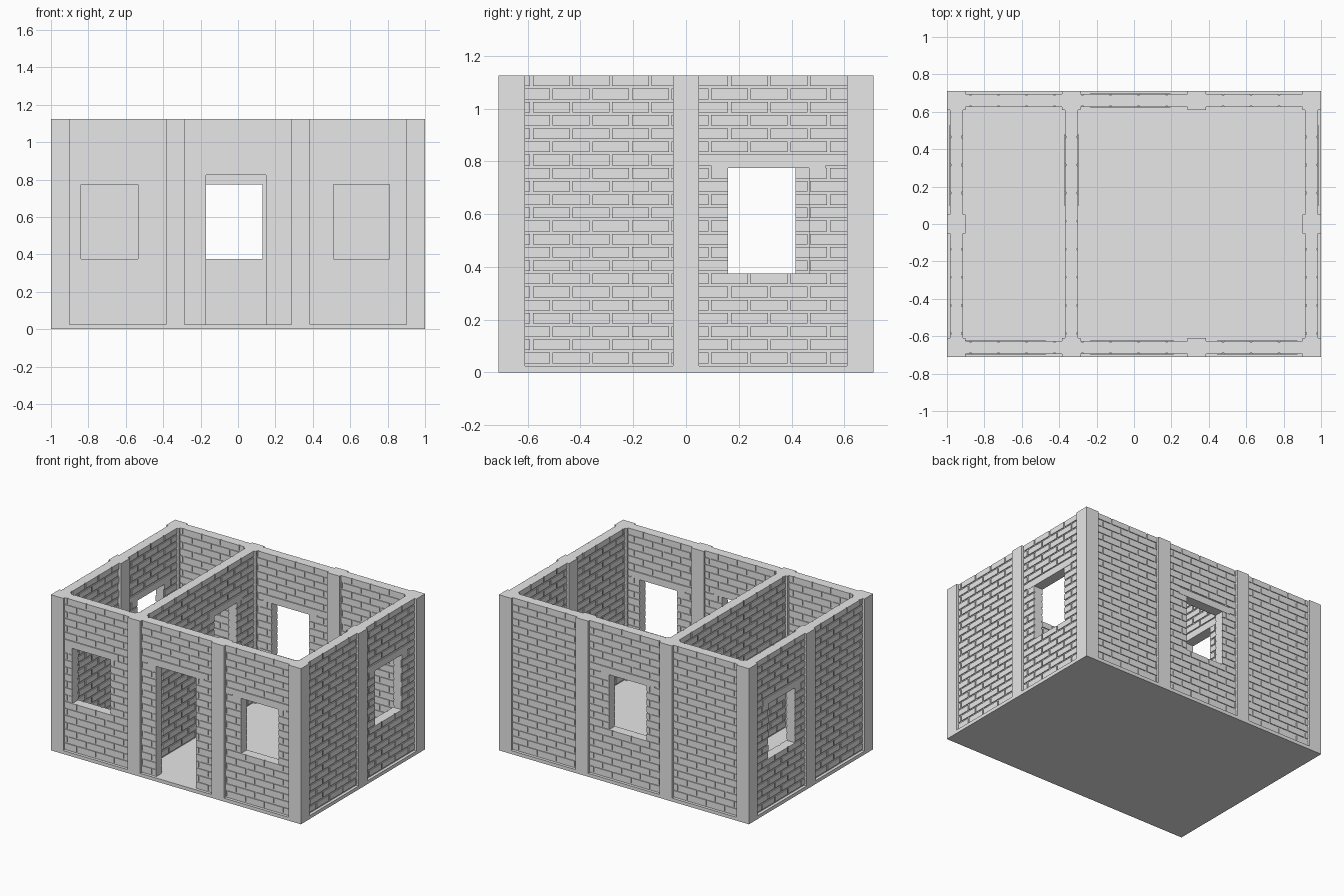
import bpy, bmesh
from mathutils import Vector

if "Cube" in bpy.data.objects:
    bpy.data.objects.remove(bpy.data.objects["Cube"])

FLOOR, HEIGHT, ROW, BRICK, GAP = 0.025, 1.125, 0.05, 0.15, 0.01
HALF_X, HALF_Y, PILLAR = 1.0, 0.71, 0.1
CORE, FACE, LINTEL = 0.029, 0.035, 0.037   # half thicknesses
ROWS = round((HEIGHT - FLOOR) / ROW)
OVERHANG = 0.065

grey = bpy.data.materials.new("plain_grey")
grey.use_nodes = True
grey.diffuse_color = (0.8, 0.8, 0.8, 1)
grey.node_tree.nodes["Principled BSDF"].inputs["Base Color"].default_value = (0.8, 0.8, 0.8, 1)


def add_box(bm, lo, hi):
    lo, hi = Vector(lo), Vector(hi)
    cube = bmesh.ops.create_cube(bm, size=1)["verts"]
    bmesh.ops.scale(bm, vec=hi - lo, verts=cube)
    bmesh.ops.translate(bm, vec=(lo + hi) / 2, verts=cube)


def finish(bm, name):
    mesh = bpy.data.meshes.new(name)
    bm.to_mesh(mesh)
    bm.free()
    mesh.materials.append(grey)
    bpy.context.collection.objects.link(bpy.data.objects.new(name, mesh))


def free_spans(start, end, blocked):
    """Parts of start..end that no blocked interval covers."""
    spans = []
    for a, b in sorted(blocked):
        if a > start:
            spans.append((start, a))
        start = max(start, b)
    if start < end:
        spans.append((start, end))
    return spans


def build_wall(name, axis, centre, length, openings):
    """Wall along an axis; openings are (from, to, bottom row, top row)."""
    def slab(bm, a, b, z0, z1, half):
        if axis == "x":
            add_box(bm, (a, centre - half, z0), (b, centre + half, z1))
        else:
            add_box(bm, (centre - half, a, z0), (centre + half, b, z1))

    def level(row):
        return FLOOR + row * ROW

    # Recessed mortar core
    core = bmesh.new()
    for a, b in free_spans(-length, length, [o[:2] for o in openings]):
        slab(core, a, b, FLOOR, HEIGHT, CORE)
    for a, b, low, high in openings:
        if low:
            slab(core, a, b, FLOOR, level(low), CORE)
        slab(core, a, b, level(high), HEIGHT, CORE)
    finish(core, name + "_mortar")

    # Running bond bricks, cut around openings and lintels
    bricks = bmesh.new()
    for row in range(ROWS):
        blocked = [(a, b) for a, b, low, high in openings if low <= row < high]
        blocked += [(a - OVERHANG, b + OVERHANG) for a, b, low, high in openings if row == high]
        z0 = level(row)
        for a, b in free_spans(-length, length, blocked):
            joint = -length - (BRICK / 2 if row % 2 else 0)
            while joint < b:
                left = max(a, joint + GAP / 2)
                right = min(b, joint + BRICK - GAP / 2)
                if right - left > GAP:
                    slab(bricks, left, right, z0 + GAP, z0 + ROW, FACE)
                joint += BRICK
    finish(bricks, name + "_bricks")

    # Long lintels over the openings
    if openings:
        lintels = bmesh.new()
        for a, b, low, high in openings:
            slab(lintels, a - OVERHANG, b + OVERHANG, level(high), level(high + 1), LINTEL)
        finish(lintels, name + "_lintels")


# Floor slab
floor = bmesh.new()
add_box(floor, (-HALF_X, -HALF_Y, 0), (HALF_X, HALF_Y, FLOOR))
finish(floor, "floor_slab")

# Walls
WX, WY = HALF_X - PILLAR / 2, HALF_Y - PILLAR / 2
PARTITION_X = -0.335
build_wall("front_wall", "x", -WY, WX,
           [(-0.84, -0.535, 7, 15), (-0.17, 0.15, 0, 16), (0.51, 0.81, 7, 15)])
build_wall("back_wall", "x", WY, WX, [(-0.17, 0.13, 7, 15)])
for side, x in (("left", WX), ("right", -WX)):
    build_wall(side + "_wall", "y", x, WY, [(0.16, 0.465, 7, 15)])
build_wall("partition_wall", "y", PARTITION_X, WY, [(0.16, 0.415, 0, 16)])

# Pillars at the corners and along the walls
spots = [(x, y) for x in (-WX, PARTITION_X, -PARTITION_X, WX) for y in (-WY, WY)]
spots += [(-WX, 0), (WX, 0)]
pillars = bmesh.new()
for x, y in spots:
    r = PILLAR / 2
    add_box(pillars, (x - r, y - r, FLOOR), (x + r, y + r, HEIGHT))
finish(pillars, "pillars")
